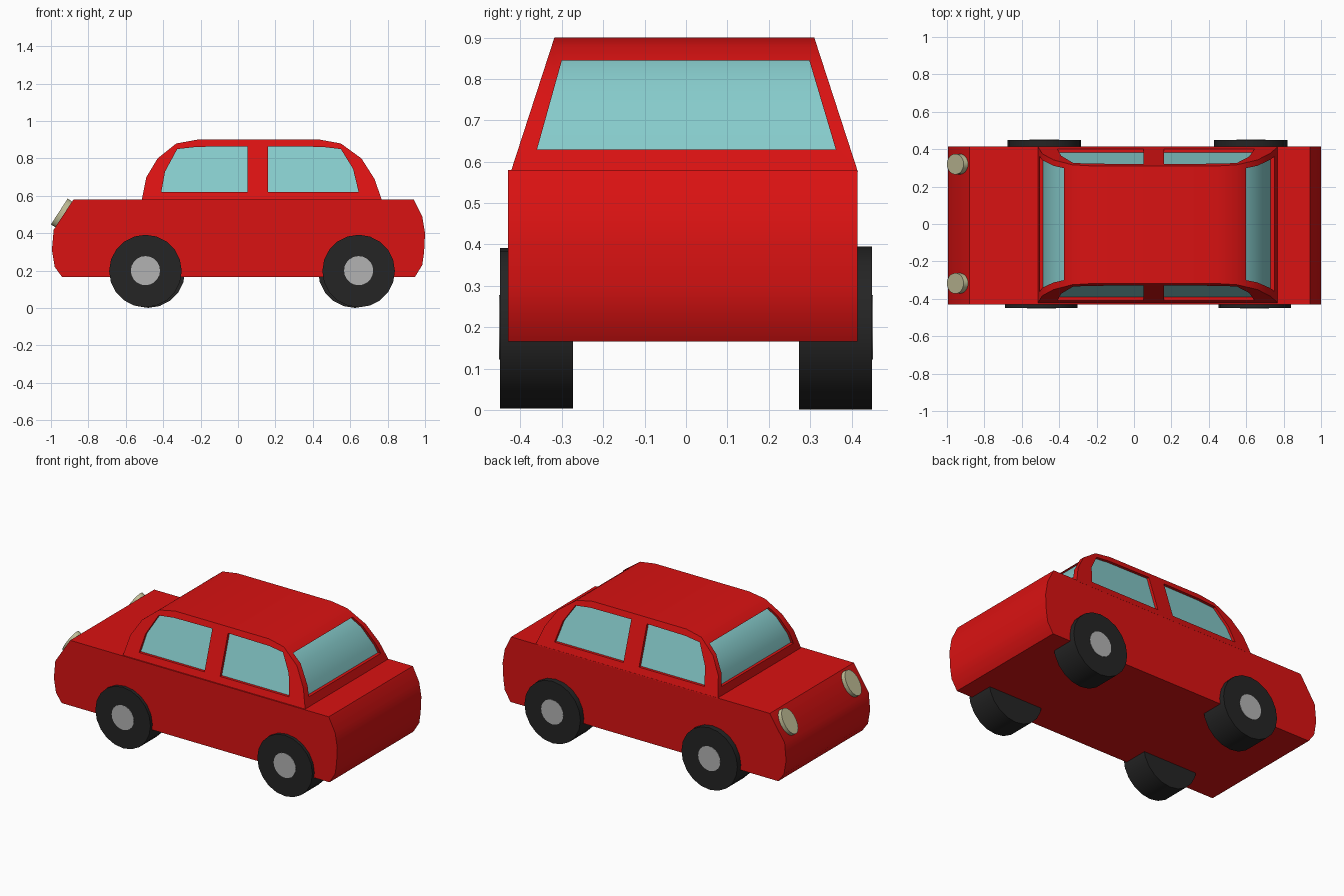
import bpy, bmesh, math

if "Cube" in bpy.data.objects:
    bpy.data.objects.remove(bpy.data.objects["Cube"])

def material(name, rgb):
    m = bpy.data.materials.new(name)
    m.diffuse_color = (*rgb, 1)
    m.use_nodes = True
    m.node_tree.nodes["Principled BSDF"].inputs["Base Color"].default_value = m.diffuse_color
    return m

RED = material("red paint", (0.70, 0.006, 0.006))
GLASS = material("glass", (0.24, 0.60, 0.60))
RUBBER = material("rubber", (0.018, 0.018, 0.018))
HUB = material("hub metal", (0.45, 0.45, 0.45))
LAMP = material("lamp", (0.55, 0.53, 0.32))

def prism(name, side_a, side_b, mat=None):
    """Solid joining two matching outlines of 3D points."""
    bm = bmesh.new()
    a = [bm.verts.new(p) for p in side_a]
    b = [bm.verts.new(p) for p in side_b]
    n = len(a)
    bm.faces.new(a)
    bm.faces.new(b[::-1])
    for i in range(n):
        j = (i + 1) % n
        bm.faces.new((a[j], a[i], b[i], b[j]))
    bmesh.ops.recalc_face_normals(bm, faces=bm.faces)
    me = bpy.data.meshes.new(name)
    bm.to_mesh(me)
    bm.free()
    ob = bpy.data.objects.new(name, me)
    bpy.context.collection.objects.link(ob)
    if mat:
        me.materials.append(mat)
    return ob

def smooth(ob):
    bpy.ops.object.select_all(action='DESELECT')
    ob.select_set(True)
    bpy.context.view_layer.objects.active = ob
    bpy.ops.object.shade_smooth_by_angle(angle=math.radians(35))

def cut(ob, cutter):
    mod = ob.modifiers.new("cut", 'BOOLEAN')
    mod.operation = 'DIFFERENCE'
    mod.solver = 'EXACT'
    mod.object = cutter
    bpy.context.view_layer.objects.active = ob
    bpy.ops.object.modifier_apply(modifier=mod.name)
    bpy.data.objects.remove(cutter)

# Lower body
profile = [(-0.94, 0.165), (-0.98, 0.22), (-0.995, 0.31), (-0.985, 0.42), (-0.88, 0.58),
           (0.94, 0.58), (0.985, 0.49), (1.0, 0.40), (0.995, 0.30), (0.985, 0.23), (0.945, 0.165)]
smooth(prism("body", [(x, -0.43, z) for x, z in profile],
             [(x, 0.415, z) for x, z in profile], RED))

# Cabin frame and the glass core inside it, both tapering towards the roof
roof = [(-0.515, 0.575), (-0.49, 0.70), (-0.43, 0.80), (-0.33, 0.88), (-0.22, 0.90),
        (0.44, 0.90), (0.55, 0.88), (0.66, 0.80), (0.73, 0.69), (0.77, 0.575)]

def cabin(name, mat, squeeze, inset):
    def side(s):
        return [(0.13 + (x - 0.13) * squeeze,
                 -0.004 + s * (0.418 - (z - 0.58) * 0.325 - inset),
                 z - inset * 0.8) for x, z in roof]
    return prism(name, side(-1), side(1), mat)

frame = cabin("cabin_frame", RED, 1, 0)
smooth(cabin("window_glass", GLASS, 0.974, 0.014))

# Window openings
front_side = [(-0.41, 0.62), (-0.39, 0.73), (-0.325, 0.85), (-0.22, 0.862), (0.05, 0.865), (0.05, 0.62)]
rear_side = [(0.16, 0.62), (0.16, 0.865), (0.45, 0.862), (0.55, 0.85), (0.615, 0.745), (0.645, 0.62)]
for outline in (front_side, rear_side):
    cut(frame, prism("window_cutter", [(x, -1, z) for x, z in outline],
                     [(x, 1, z) for x, z in outline]))
screen = [(-0.36, 0.63), (0.362, 0.63), (0.298, 0.845), (-0.30, 0.845)]
cut(frame, prism("screen_cutter", [(-1, y, z) for y, z in screen], [(1, y, z) for y, z in screen]))
smooth(frame)

# Wheels with hub caps
def disc(name, r, depth, loc, rot, mat, sides=20):
    bpy.ops.mesh.primitive_cylinder_add(vertices=sides, radius=r, depth=depth, location=loc, rotation=rot)
    ob = bpy.context.object
    ob.name = name
    ob.data.materials.append(mat)
    smooth(ob)
    return ob

for label, x, s, r in (("front_right", -0.495, -1, 0.194), ("rear_right", 0.645, -1, 0.194),
                       ("front_left", -0.48, 1, 0.197), ("rear_left", 0.625, 1, 0.197)):
    turn = (math.pi / 2, 0, 0)
    disc(label + "_tyre", r, 0.177, (x, s * 0.3615, 0.198), turn, RUBBER)
    disc(label + "_hub", 0.078, 0.02, (x, s * 0.442, 0.2), turn, HUB)

# Oval headlights lying on the sloping nose
for label, y in (("left", 0.32), ("right", -0.317)):
    lamp = disc(label + "_headlight", 1, 1, (-0.943, y, 0.508), (0, math.radians(-57), 0), LAMP, 24)
    lamp.scale = (0.082, 0.055, 0.03)
